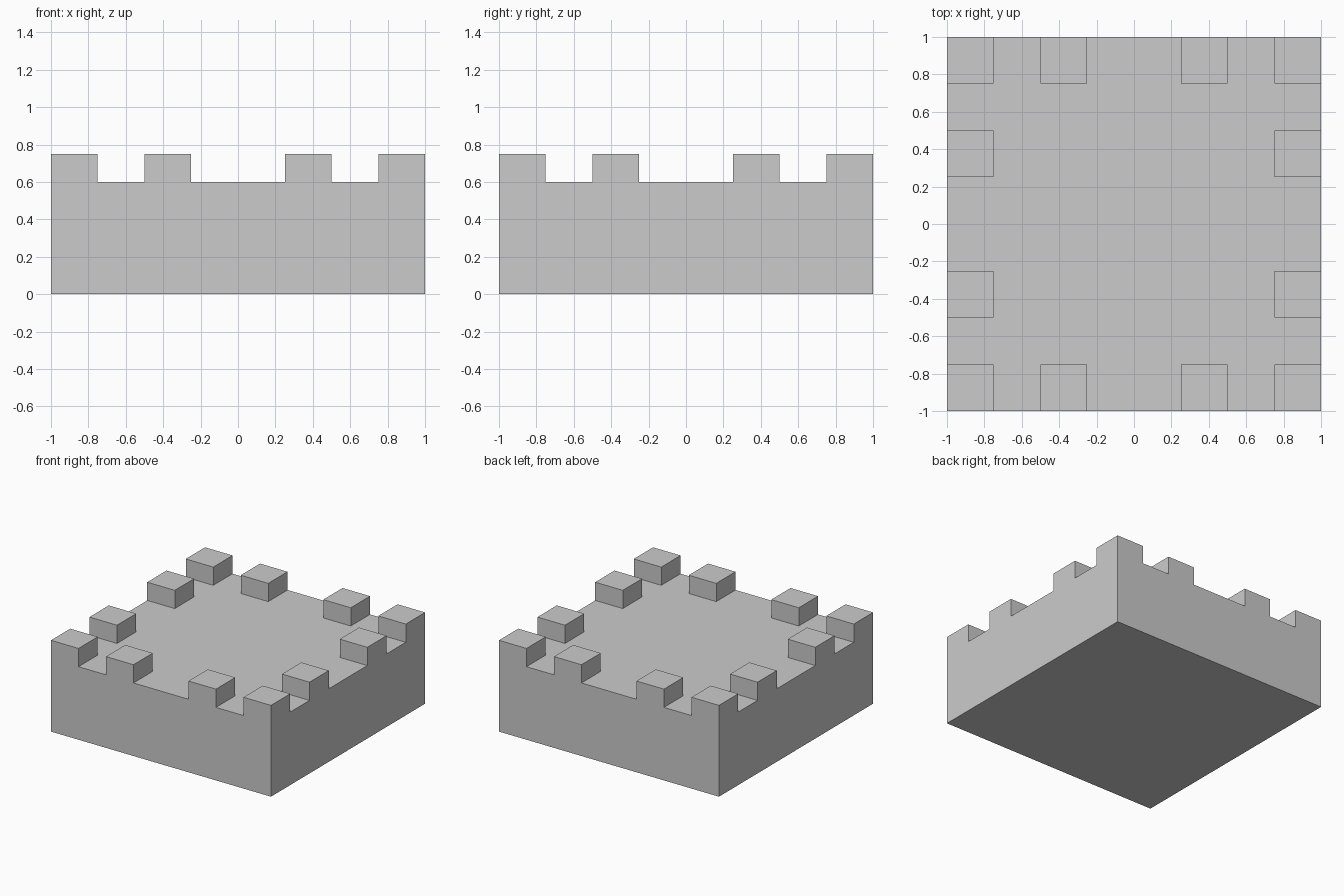
import bpy, bmesh
from mathutils import Matrix, Vector

if "Cube" in bpy.data.objects:
    bpy.data.objects.remove(bpy.data.objects["Cube"])

BODY_H, TOP_H = 0.60, 0.75
CUTS = (-0.75, -0.5, -0.25, 0.25, 0.5, 0.75)


def in_merlon_band(v):
    return abs(v) > 0.75 or 0.25 < abs(v) < 0.5


bm = bmesh.new()

# Solid block
bmesh.ops.create_cube(bm, size=1, matrix=Matrix.Translation((0, 0, BODY_H / 2))
                      @ Matrix.Diagonal((2, 2, BODY_H, 1)))

# Score the block along the merlon edges
for axis in (Vector((1, 0, 0)), Vector((0, 1, 0))):
    for c in CUTS:
        bmesh.ops.bisect_plane(bm, geom=bm.verts[:] + bm.edges[:] + bm.faces[:],
                               plane_co=axis * c, plane_no=axis)

# Raise the rim cells into merlons
bm.normal_update()
cells = []
for f in bm.faces:
    p = f.calc_center_median()
    on_rim = max(abs(p.x), abs(p.y)) > 0.75
    if f.normal.z > 0.9 and on_rim and in_merlon_band(p.x) and in_merlon_band(p.y):
        cells.append(f)
raised = bmesh.ops.extrude_discrete_faces(bm, faces=cells)["faces"]
for f in raised:
    bmesh.ops.translate(bm, verts=f.verts[:], vec=(0, 0, TOP_H - BODY_H))

# Merge coplanar faces
bmesh.ops.recalc_face_normals(bm, faces=bm.faces[:])
bmesh.ops.dissolve_limit(bm, angle_limit=0.01, verts=bm.verts[:], edges=bm.edges[:])

mesh = bpy.data.meshes.new("battlement_block")
bm.to_mesh(mesh)
bm.free()
obj = bpy.data.objects.new("battlement_block", mesh)
bpy.context.collection.objects.link(obj)
